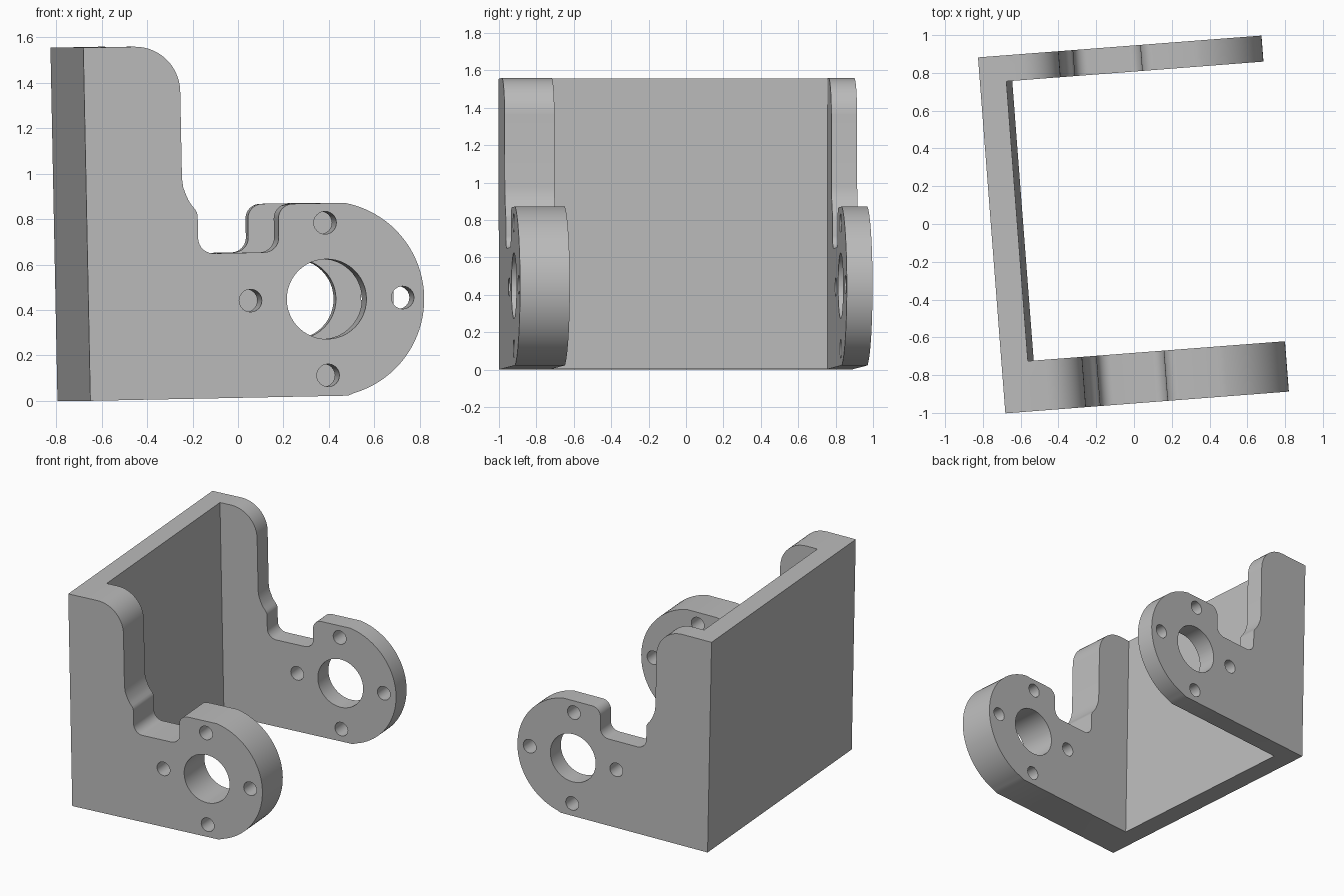
import bpy, bmesh, math
from mathutils import Matrix

old = bpy.data.objects.get("Cube")
if old:
    bpy.data.objects.remove(old, do_unlink=True)

WIDTH, PLATE, FRONT_ARM, BACK_ARM = 1.89, 0.14, 0.267, 0.138
HEIGHT, LENGTH = 1.555, 1.483
HUB_U, HUB_W, HUB_R = 1.052, 0.427, 0.431

grey = bpy.data.materials.new("plain grey")
grey.use_nodes = True
COLOUR = (0.5, 0.5, 0.5, 1)
grey.diffuse_color = COLOUR
grey.node_tree.nodes["Principled BSDF"].inputs["Base Color"].default_value = COLOUR


def arc(cx, cy, r, start, end, steps=10):
    """Points along an arc, angles in degrees."""
    angles = [math.radians(start + (end - start) * i / steps) for i in range(steps + 1)]
    return [(cx + r * math.cos(a), cy + r * math.sin(a)) for a in angles]


def prism(bm, points, place, low, high):
    """Closed prism from an outline; place maps (a, b, depth) to a position."""
    bottom = [bm.verts.new(place(a, b, low)) for a, b in points]
    top = [bm.verts.new(place(a, b, high)) for a, b in points]
    bm.faces.new(bottom[::-1])
    bm.faces.new(top)
    for i in range(len(points)):
        j = (i + 1) % len(points)
        bm.faces.new((bottom[i], bottom[j], top[j], top[i]))


def make_object(name, outlines, place, low, high):
    bm = bmesh.new()
    for points in outlines:
        prism(bm, points, place, low, high)
    bmesh.ops.recalc_face_normals(bm, faces=bm.faces)
    mesh = bpy.data.meshes.new(name)
    bm.to_mesh(mesh)
    bm.free()
    mesh.materials.append(grey)
    obj = bpy.data.objects.new(name, mesh)
    bpy.context.collection.objects.link(obj)
    return obj


def sideways(a, b, d):
    return (a, d, b)


def upright(a, b, d):
    return (a, b, d)


# Side outline: round hub, notch, stepped neck, rounded top corner
tilt = math.degrees(math.asin(0.98))
side = [(0, 0)]
side += arc(HUB_U, HUB_W, HUB_R, -tilt, tilt, 40)
hub_top = side[-1][1]
side += arc(0.911, hub_top - 0.065, 0.065, 90, 180)
side += arc(0.781, 0.703, 0.065, 0, -90)
side += arc(0.558, 0.706, 0.068, 270, 180)
side += [(0.49, 0.808), (0.486, 0.822), (0.478, 0.835), (0.464, 0.852),
         (0.45, 0.876), (0.439, 0.902), (0.429, 0.93), (0.424, 0.97)]
side += arc(0.224, HEIGHT - 0.2, 0.2, 0, 90, 14)
side += [(0, HEIGHT)]
side[1] = (side[1][0], 0)
bracket = make_object("bracket", [side], sideways, 0, WIDTH)

# Space between the two arms
gap = [(PLATE, FRONT_ARM), (LENGTH + 0.2, FRONT_ARM),
       (LENGTH + 0.2, WIDTH - BACK_ARM), (PLATE, WIDTH - BACK_ARM)]
gap_cutter = make_object("gap_cutter", [gap], upright, -0.2, HEIGHT + 0.2)

# Centre bore with four screw holes around it
holes = [arc(HUB_U, HUB_W, 0.176, 0, 352.5, 47)]
for k in range(4):
    a = k * math.pi / 2
    holes.append(arc(HUB_U + 0.336 * math.cos(a), HUB_W + 0.336 * math.sin(a),
                     0.05, 0, 345, 23))
hole_cutter = make_object("hole_cutter", holes, sideways, -0.2, WIDTH + 0.2)

# Cut the body and remove the cutters
for cutter in (gap_cutter, hole_cutter):
    cutter.hide_render = True
    mod = bracket.modifiers.new(cutter.name, 'BOOLEAN')
    mod.operation = 'DIFFERENCE'
    mod.solver = 'EXACT'
    mod.object = cutter
graph = bpy.context.evaluated_depsgraph_get()
cut_mesh = bpy.data.meshes.new_from_object(bracket.evaluated_get(graph))
bracket.modifiers.clear()
bracket.data = cut_mesh
for cutter in (gap_cutter, hole_cutter):
    bpy.data.objects.remove(cutter, do_unlink=True)

# Set the slight lean and turn, then smooth the curved walls
bracket.matrix_world = (Matrix.Translation((-0.65, -1, 0))
                        @ Matrix.Rotation(0.0767, 4, 'Z')
                        @ Matrix.Rotation(-0.02, 4, 'Y'))
bpy.ops.object.select_all(action='DESELECT')
bracket.select_set(True)
bpy.context.view_layer.objects.active = bracket
bpy.ops.object.shade_smooth_by_angle(angle=math.radians(30))
